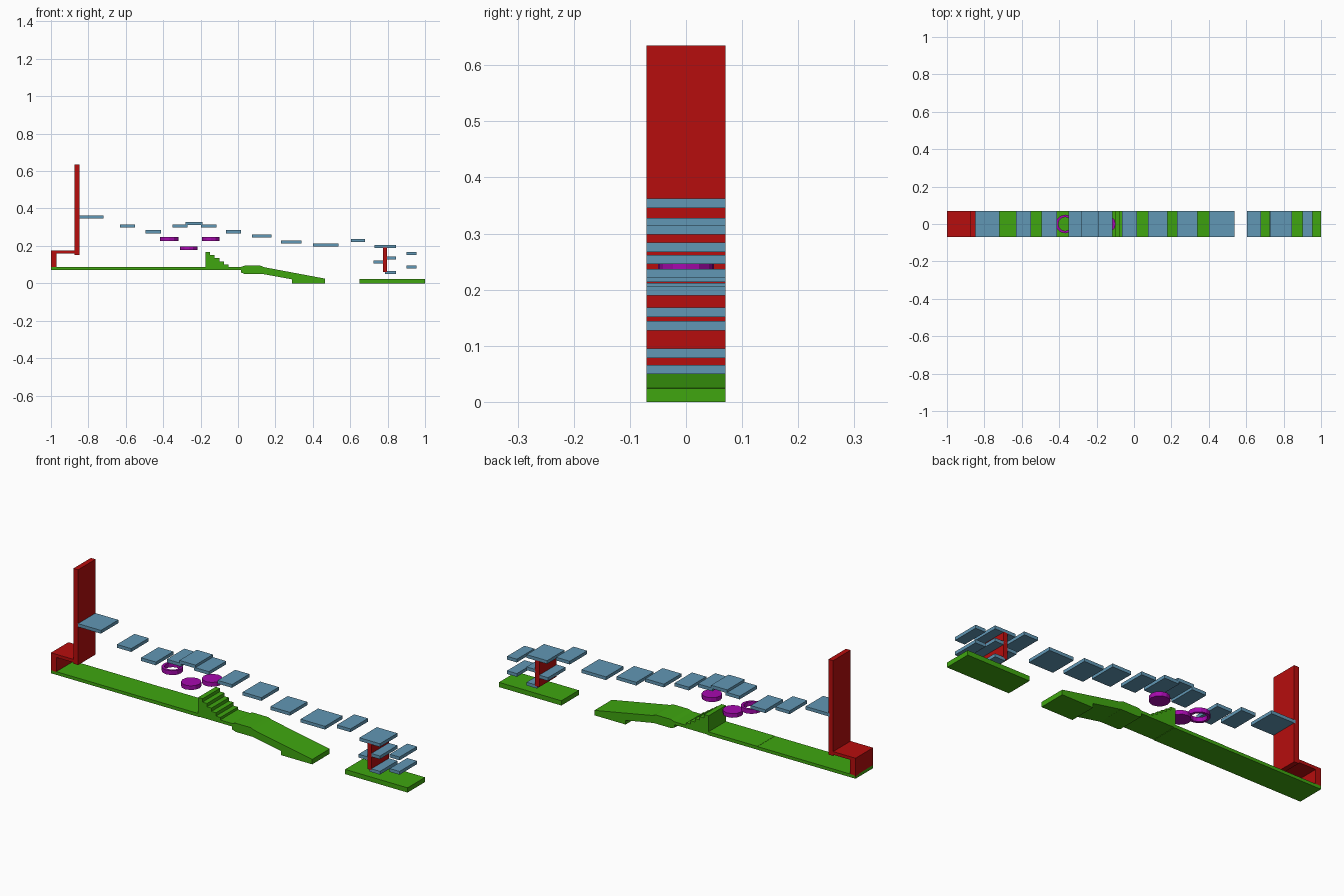
import bpy, bmesh, math

if "Cube" in bpy.data.objects:
    bpy.data.objects.remove(bpy.data.objects["Cube"])

W = 0.07  # half depth of the whole course


def material(name, rgb):
    m = bpy.data.materials.new(name)
    m.diffuse_color = (*rgb, 1)
    m.use_nodes = True
    m.node_tree.nodes["Principled BSDF"].inputs["Base Color"].default_value = m.diffuse_color
    return m


GREEN = material("green", (0.05, 0.38, 0.005))
RED = material("red", (0.47, 0.004, 0.004))
BLUE = material("blue", (0.12, 0.31, 0.46))
PURPLE = material("purple", (0.38, 0.003, 0.42))


def finish(name, bm, mat):
    bmesh.ops.recalc_face_normals(bm, faces=bm.faces)
    me = bpy.data.meshes.new(name)
    bm.to_mesh(me)
    bm.free()
    me.materials.append(mat)
    ob = bpy.data.objects.new(name, me)
    bpy.context.collection.objects.link(ob)
    return ob


def extrude_profile(name, pts, mat, w=W):
    """Side profile in x/z, extruded across the depth."""
    bm = bmesh.new()
    face = bm.faces.new([bm.verts.new((x, -w, z)) for x, z in pts])
    ext = bmesh.ops.extrude_face_region(bm, geom=[face])
    verts = [g for g in ext["geom"] if isinstance(g, bmesh.types.BMVert)]
    bmesh.ops.translate(bm, verts=verts, vec=(0, 2 * w, 0))
    return finish(name, bm, mat)


def box(name, x0, x1, z0, z1, mat):
    return extrude_profile(name, [(x0, z0), (x1, z0), (x1, z1), (x0, z1)], mat)


def disc(name, x, z0, z1, r, mat, inner=0.0, n=12):
    """Low-poly disc, or an open ring when inner > 0."""
    bm = bmesh.new()

    def loop(rad, z):
        return [bm.verts.new((x + rad * math.cos(i * math.tau / n),
                              rad * math.sin(i * math.tau / n), z)) for i in range(n)]

    def bridge(a, b):
        for i in range(n):
            j = (i + 1) % n
            bm.faces.new((a[i], a[j], b[j], b[i]))

    lo, hi = loop(r, z0), loop(r, z1)
    bridge(lo, hi)
    if inner:
        ilo, ihi = loop(inner, z0), loop(inner, z1)
        bridge(ihi, ilo)
        bridge(hi, ihi)
        bridge(ilo, lo)
    else:
        bm.faces.new(hi)
        bm.faces.new(lo)
    return finish(name, bm, mat)


# Green ground pieces
box("long_floor", -1, -0.17, 0.070, 0.086, GREEN)
box("middle_floor", -0.45, 0.03, 0.072, 0.087, GREEN)
box("end_ground", 0.65, 1, 0, 0.024, GREEN)
extrude_profile("landing", [(0.015, 0.058), (0.035, 0.05), (0.13, 0.05), (0.14, 0.055),
                            (0.14, 0.086), (0.12, 0.094), (0.035, 0.094), (0.015, 0.087)], GREEN)
extrude_profile("ramp", [(0.12, 0.052), (0.29, 0.021), (0.29, 0), (0.465, 0),
                         (0.465, 0.025), (0.14, 0.086), (0.12, 0.09)], GREEN)

# Staircase descending to the right
STEPS, SX, TREAD, TOP, RISE = 5, -0.175, 0.025, 0.168, 0.017
stairs = [(SX, 0.075)]
for i in range(STEPS):
    z = TOP - i * RISE
    stairs += [(SX + i * TREAD, z), (SX + (i + 1) * TREAD, z)]
stairs.append((SX + STEPS * TREAD, 0.075))
extrude_profile("stairs", stairs, GREEN)

# Red start shelter and walls
extrude_profile("start_shelter", [(-1, 0.08), (-0.97, 0.08), (-0.97, 0.158), (-0.85, 0.158),
                                  (-0.85, 0.174), (-1, 0.174)], RED)
box("tall_wall", -0.874, -0.848, 0.152, 0.635, RED)
box("short_wall", 0.774, 0.797, 0.06, 0.192, RED)

# Blue floating platforms: left x, right x, top z
platforms = [
    (-0.855, -0.72, 0.362), (-0.63, -0.55, 0.315), (-0.495, -0.412, 0.284),
    (-0.35, -0.27, 0.315), (-0.28, -0.19, 0.328), (-0.197, -0.115, 0.315),
    (-0.065, 0.015, 0.284), (0.075, 0.18, 0.262), (0.23, 0.34, 0.230),
    (0.40, 0.537, 0.212), (0.603, 0.68, 0.237), (0.73, 0.845, 0.206),
    (0.90, 0.955, 0.168), (0.787, 0.845, 0.144), (0.725, 0.785, 0.121),
    (0.90, 0.955, 0.095), (0.787, 0.845, 0.066),
]
for i, (a, b, top) in enumerate(platforms, 1):
    box(f"platform_{i:02d}", a, b, top - 0.0165, top, BLUE)

# Purple ring and pads
disc("open_ring", -0.368, 0.226, 0.248, 0.05, PURPLE, inner=0.037)
disc("pad_low", -0.263, 0.177, 0.198, 0.047, PURPLE)
disc("pad_high", -0.145, 0.225, 0.247, 0.047, PURPLE)
